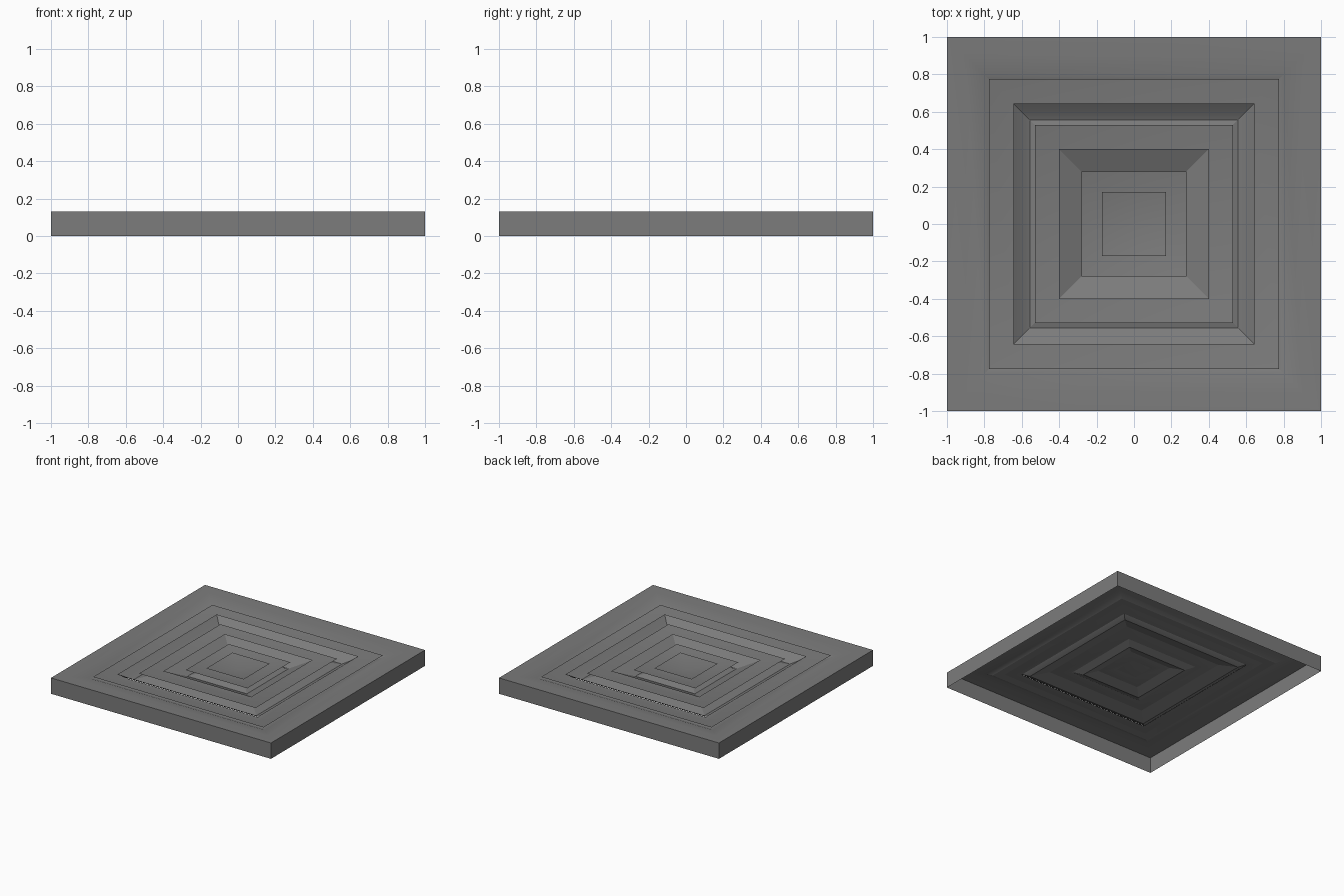
import bpy
import math

if "Cube" in bpy.data.objects:
    bpy.data.objects.remove(bpy.data.objects["Cube"])

grey = bpy.data.materials.new("dark_grey")
grey.diffuse_color = (.2, .2, .2, 1)
grey.use_nodes = True
grey.node_tree.nodes["Principled BSDF"].inputs["Base Color"].default_value = grey.diffuse_color


def square_sweep(name, profile):
    """Sweep a (half-width, height) profile around a square, mitred at corners."""
    corners = [(-1, -1), (1, -1), (1, 1), (-1, 1)]
    verts, faces, rings = [], [], []
    for r, z in profile:
        if r == 0:
            rings.append([len(verts)] * 4)
            verts.append((0, 0, z))
        else:
            rings.append([len(verts) + i for i in range(4)])
            verts += [(r * x, r * y, z) for x, y in corners]
    for a, b in zip(rings, rings[1:]):
        for i in range(4):
            j = (i + 1) % 4
            faces.append(list(dict.fromkeys([a[i], a[j], b[j], b[i]])))
    mesh = bpy.data.meshes.new(name)
    mesh.from_pydata(verts, [], faces)
    mesh.materials.append(grey)
    obj = bpy.data.objects.new(name, mesh)
    bpy.context.collection.objects.link(obj)
    bpy.ops.object.select_all(action='DESELECT')
    obj.select_set(True)
    bpy.context.view_layer.objects.active = obj
    bpy.ops.object.shade_smooth_by_angle(angle=math.radians(20))
    return obj


# Outer skirt (open underneath) with a flange dipping inward
square_sweep("outer_frame", [(1, 0), (1, .13), (.9, .127), (.8, .106), (.755, .088), (.69, .091)])

# Nested louvres: each slopes inward from its lip and tucks under the next one
louvres = [
    [(.775, .112), (.645, .083), (.60, .083)],
    [(.645, .118), (.60, .086), (.556, .066), (.45, .094)],
    [(.53, .112), (.40, .084), (.33, .083)],
    [(.40, .116), (.27, .06), (.19, .087)],
    [(.28, .112), (.17, .085), (.09, .092)],
]
for n, profile in enumerate(louvres, 1):
    square_sweep(f"louvre_{n}", profile)

# Shallow dished centre plate
square_sweep("centre_plate", [(.17, .113), (0, .075)])
